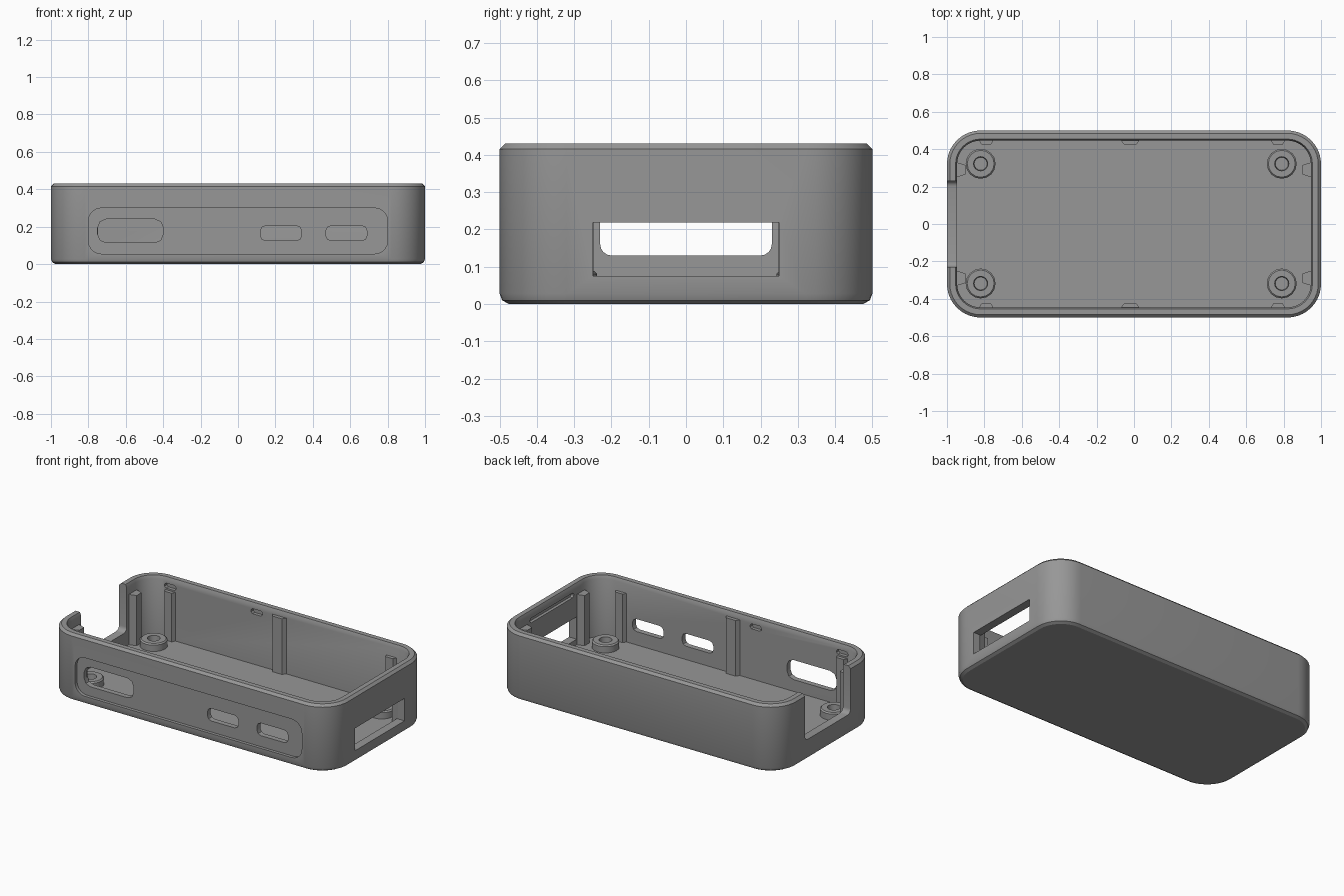
import bpy, bmesh, math
from mathutils import Vector

if "Cube" in bpy.data.objects:
    bpy.data.objects.remove(bpy.data.objects["Cube"])

WALL, FLOOR, TOP = 0.054, 0.04, 0.43

plastic = bpy.data.materials.new("grey_plastic")
plastic.diffuse_color = (0.31, 0.31, 0.31, 1)
plastic.use_nodes = True
plastic.node_tree.nodes["Principled BSDF"].inputs["Base Color"].default_value = plastic.diffuse_color


def finish(name, bm):
    bmesh.ops.recalc_face_normals(bm, faces=bm.faces[:])
    mesh = bpy.data.meshes.new(name)
    bm.to_mesh(mesh)
    bm.free()
    mesh.materials.append(plastic)
    obj = bpy.data.objects.new(name, mesh)
    bpy.context.collection.objects.link(obj)
    return obj


def skin(bm, rings, closed=False):
    """Bridge equal-sized loops of points, capping the ends unless closed."""
    loops = [[bm.verts.new(p) for p in ring] for ring in rings]
    n = len(loops[0])
    pairs = list(zip(loops, loops[1:])) + ([(loops[-1], loops[0])] if closed else [])
    for a, b in pairs:
        for i in range(n):
            j = (i + 1) % n
            bm.faces.new((a[i], a[j], b[j], b[i]))
    if not closed:
        bm.faces.new(loops[0][::-1])
        bm.faces.new(loops[-1])


def rounded(x0, x1, y0, y1, r, seg):
    """Rectangle outline with rounded (or, with seg=1, chamfered) corners."""
    pts = []
    centres = ((x1 - r, y1 - r), (x0 + r, y1 - r), (x0 + r, y0 + r), (x1 - r, y0 + r))
    for k, (cx, cy) in enumerate(centres):
        for i in range(seg + 1):
            a = math.pi / 2 * (k + i / seg)
            pts.append((cx + r * math.cos(a), cy + r * math.sin(a)))
    return pts


def prism(name, pts, axis, a, b):
    """Extrude a 2D outline from a to b along an axis."""
    place = {'x': lambda u, v, t: (t, u, v),
             'y': lambda u, v, t: (u, t, v),
             'z': lambda u, v, t: (u, v, t)}[axis]
    bm = bmesh.new()
    skin(bm, [[place(u, v, t) for u, v in pts] for t in (a, b)])
    return finish(name, bm)


def activate(obj):
    bpy.ops.object.select_all(action='DESELECT')
    obj.select_set(True)
    bpy.context.view_layer.objects.active = obj


def cut(target, cutter):
    activate(target)
    mod = target.modifiers.new("cut", 'BOOLEAN')
    mod.operation, mod.solver, mod.object = 'DIFFERENCE', 'EXACT', cutter
    bpy.ops.object.modifier_apply(modifier=mod.name)
    bpy.data.objects.remove(cutter)


# Open tray with chamfered outer edges
bm = bmesh.new()
rings = []
for inset, z in ((0.025, 0), (0.007, 0.01), (0, 0.028), (0, TOP - 0.015),
                 (0.015, TOP), (WALL - 0.008, TOP), (WALL, TOP - 0.02), (WALL, FLOOR)):
    outline = rounded(-1 + inset, 1 - inset, -0.5 + inset, 0.5 - inset, 0.18 - inset, 10)
    rings.append([(x, y, z) for x, y in outline])
skin(bm, rings)
case = finish("case_shell", bm)

# Shallow front panel
cut(case, prism("panel_cutter", rounded(-0.80, 0.80, 0.055, 0.30, 0.07, 5), 'y', -0.6, -0.48))

# Front connector openings
for x0, x1, z0, z1, r in ((-0.75, -0.40, 0.115, 0.24, 0.045),
                          (0.12, 0.34, 0.125, 0.205, 0.028),
                          (0.47, 0.69, 0.125, 0.205, 0.028)):
    cut(case, prism("port_cutter", rounded(x0, x1, z0, z1, r, 2), 'y', -0.6, -0.4))

# Slot in the right end and open notch in the left end
cut(case, prism("slot_cutter", [(-0.25, 0.075), (0.25, 0.075), (0.25, 0.218), (-0.25, 0.218)],
                'x', 0.9, 1.1))
cut(case, prism("notch_cutter", rounded(-0.23, 0.23, 0.13, 0.6, 0.03, 4), 'x', -1.1, -0.9))

# Lid latch recesses inside the walls
for x in (-0.79, -0.18):
    for s in (-1, 1):
        lo, hi = sorted((s * 0.43, s * 0.468))
        cut(case, prism("latch_cutter", rounded(x - 0.04, x + 0.04, 0.36, 0.392, 0.01, 1),
                        'y', lo, hi))
cut(case, prism("end_latch_cutter", rounded(-0.22, 0.22, 0.355, 0.385, 0.01, 1), 'x', 0.93, 0.965))

activate(case)
bpy.ops.object.shade_smooth_by_angle(angle=math.radians(25))

# Tapered ribs on the long walls
for s, side in ((-1, "front"), (1, "back")):
    for x, w, top in ((-0.79, 0.042, 0.35), (-0.02, 0.055, 0.395), (0.77, 0.042, 0.35)):
        base, tip = s * 0.455, s * 0.424
        prism(side + "_wall_rib", [(x - w, base), (x + w, base), (x + w * 0.6, tip),
                                   (x - w * 0.6, tip)], 'z', FLOOR - 0.01, top)

# Ribs on the end walls
for s, side in ((-1, "left"), (1, "right")):
    for y in (-0.29, 0.29):
        base, tip = s * 0.955, s * 0.9
        prism(side + "_wall_rib", [(base, y - 0.042), (base, y + 0.042), (tip, y + 0.025),
                                   (tip, y - 0.025)], 'z', FLOOR - 0.01, 0.36)

# Ring-shaped board standoffs on the floor
for x in (-0.82, 0.79):
    for y in (-0.318, 0.322):
        bm = bmesh.new()
        profile = ((0.08, FLOOR - 0.01), (0.08, 0.08), (0.072, 0.088),
                   (0.038, 0.088), (0.034, FLOOR - 0.01))
        skin(bm, [[(x + r * math.cos(a), y + r * math.sin(a), z)
                   for a in (i * math.tau / 16 for i in range(16))]
                  for r, z in profile], closed=True)
        standoff = finish("board_standoff", bm)
        activate(standoff)
        bpy.ops.object.shade_smooth_by_angle(angle=math.radians(25))
